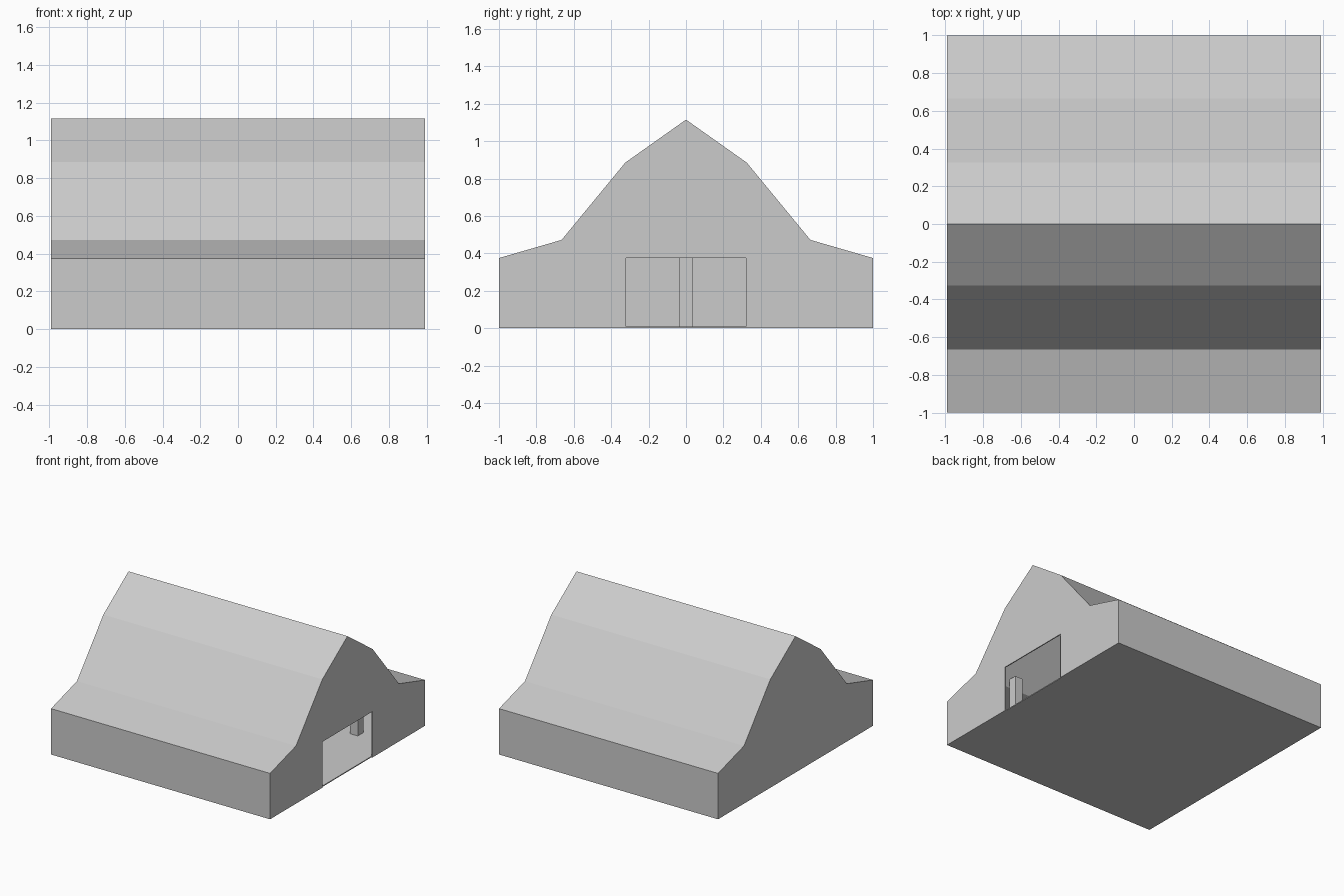
import bpy, bmesh

if "Cube" in bpy.data.objects:
    bpy.data.objects.remove(bpy.data.objects["Cube"])

L = 0.99          # half length along x
T = 0.008         # thickness of walls, roof and floor


def prism(name, yz, x0, x1):
    """Extrude a closed (y, z) outline along x."""
    bm = bmesh.new()
    face = bm.faces.new([bm.verts.new((x0, y, z)) for y, z in yz])
    out = bmesh.ops.extrude_face_region(bm, geom=[face])
    verts = [v for v in out["geom"] if isinstance(v, bmesh.types.BMVert)]
    bmesh.ops.translate(bm, verts=verts, vec=(x1 - x0, 0, 0))
    bmesh.ops.recalc_face_normals(bm, faces=bm.faces)
    me = bpy.data.meshes.new(name)
    bm.to_mesh(me)
    bm.free()
    ob = bpy.data.objects.new(name, me)
    bpy.context.collection.objects.link(ob)
    return ob


def mirrored(half):
    """Complete a half profile that ends on the ridge (y = 0)."""
    return half + [(-y, z) for y, z in reversed(half[:-1])]


outer = mirrored([(1, 0), (1, 0.375), (0.665, 0.472), (0.325, 0.885), (0, 1.115)])
inner = mirrored([(1 - T, 0), (1 - T, 0.369), (0.66, 0.465), (0.32, 0.878), (0, 1.105)])

# Side walls and roof as one thin shell
prism("roof_and_side_walls", outer + inner[::-1], -L, L)

# Gable ends: closed on the left, door opening on the right
prism("left_gable", inner, -L, -L + T)
door = [(-0.322, 0), (-0.322, 0.375), (0.322, 0.375), (0.322, 0)]
prism("right_gable", inner + door, L - T, L)

# Floor slab
w = 1 - T
prism("floor", [(-w, 0), (w, 0), (w, T), (-w, T)], -L + T, L - T)

# Interior posts carrying the roof
h = 0.035
for x in (-0.66, 0, 0.66):
    for y, top in ((-0.59, 0.51), (0, 1.08), (0.59, 0.51)):
        prism("post", [(y - h, T), (y + h, T), (y + h, top), (y - h, top)], x - h, x + h)
